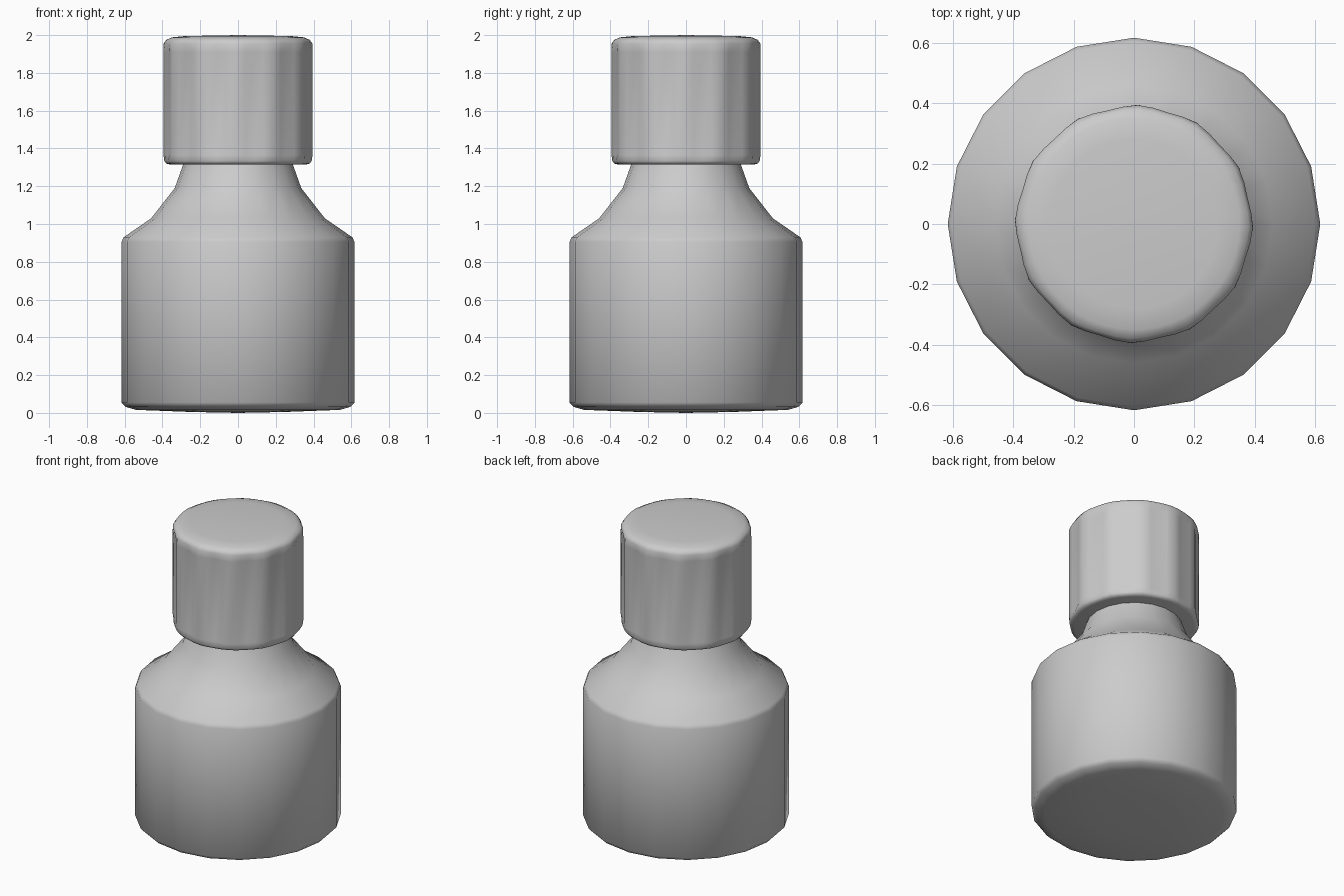
import bpy, bmesh, math

if "Cube" in bpy.data.objects:
    bpy.data.objects.remove(bpy.data.objects["Cube"])


def lathe(name, profile, sides, flutes=0, phase=0.0):
    """Revolve (radius, z, flute depth) rings; zero radius closes an end."""
    bm = bmesh.new()
    rings = []
    for r, z, depth in profile:
        if r == 0:
            rings.append([bm.verts.new((0, 0, z))])
            continue
        ring = []
        for i in range(sides):
            a = 2 * math.pi * i / sides
            rr = r - depth * (0.5 - 0.5 * math.cos(flutes * a))
            ring.append(bm.verts.new((rr * math.cos(a + phase), rr * math.sin(a + phase), z)))
        rings.append(ring)
    for lo, hi in zip(rings, rings[1:]):
        for i in range(sides):
            j = (i + 1) % sides
            if len(lo) == 1:
                bm.faces.new((lo[0], hi[j], hi[i]))
            elif len(hi) == 1:
                bm.faces.new((lo[i], lo[j], hi[0]))
            else:
                bm.faces.new((lo[i], lo[j], hi[j], hi[i]))
    bmesh.ops.recalc_face_normals(bm, faces=bm.faces[:])
    mesh = bpy.data.meshes.new(name)
    bm.to_mesh(mesh)
    bm.free()
    obj = bpy.data.objects.new(name, mesh)
    bpy.context.collection.objects.link(obj)
    bpy.ops.object.select_all(action='DESELECT')
    obj.select_set(True)
    bpy.context.view_layer.objects.active = obj
    bpy.ops.object.shade_smooth_by_angle(angle=math.radians(50))
    return obj


# Bottle body: slightly domed base, straight wall, concave shoulder and neck
lathe("bottle_body", [
    (0, 0.0, 0), (0.25, 0.005, 0), (0.54, 0.016, 0), (0.595, 0.032, 0),
    (0.617, 0.055, 0), (0.617, 0.905, 0), (0.605, 0.93, 0),
    (0.46, 1.03, 0), (0.335, 1.19, 0), (0.285, 1.33, 0), (0, 1.33, 0),
], 20)

# Screw cap: twelve shallow grip flutes between rounded plain rims
lathe("screw_cap", [
    (0, 1.315, 0), (0.36, 1.315, 0), (0.38, 1.32, 0.005), (0.39, 1.333, 0.006),
    (0.395, 1.365, 0.02), (0.395, 1.91, 0.02), (0.394, 1.955, 0.008),
    (0.38, 1.975, 0.004), (0.35, 1.988, 0), (0.28, 1.995, 0), (0, 2.0, 0),
], 48, flutes=12, phase=math.radians(-2))
